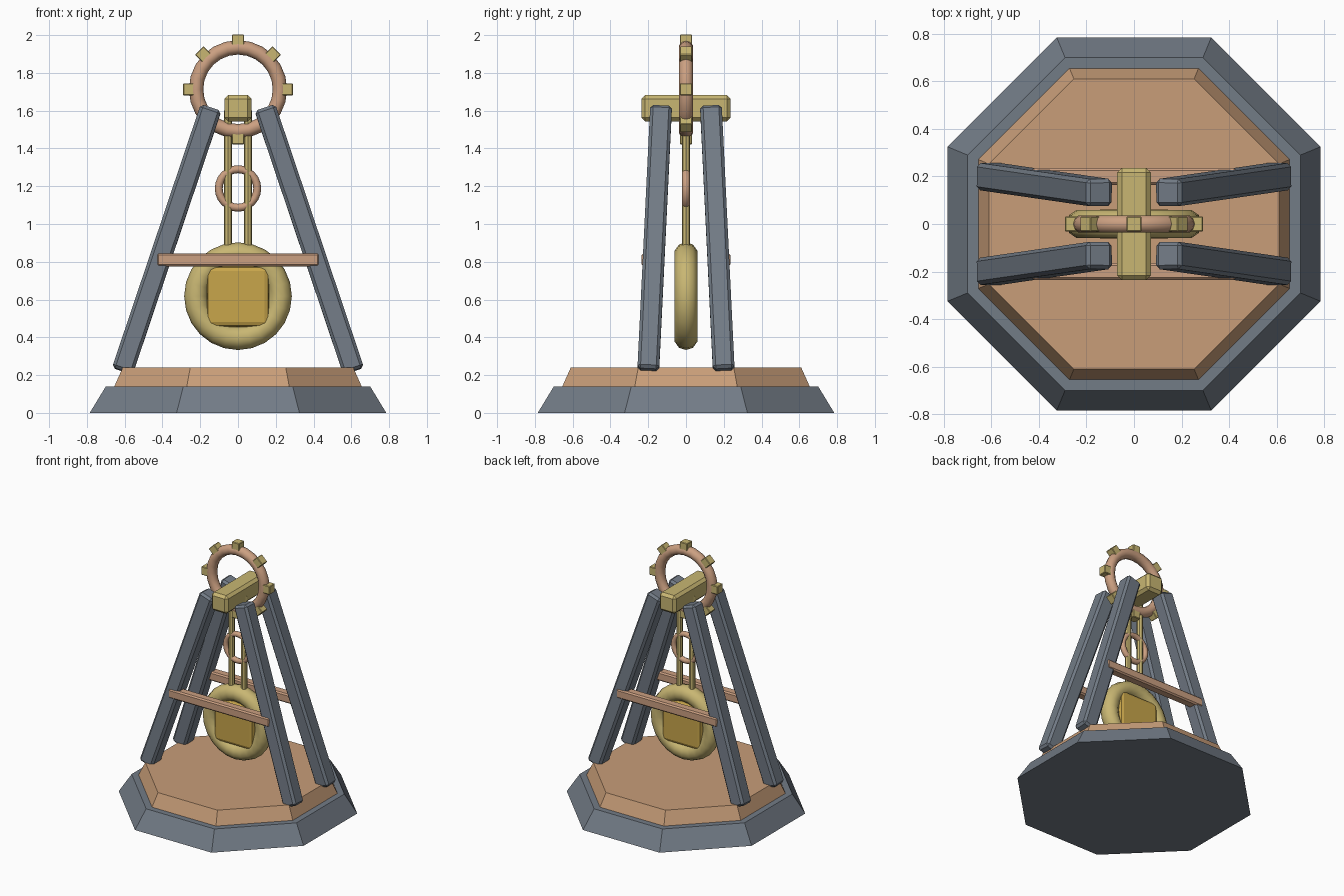
import bpy
import math
from mathutils import Vector, Matrix

cube = bpy.data.objects.get("Cube")
if cube:
    bpy.data.objects.remove(cube, do_unlink=True)


def material(name, rgb):
    mat = bpy.data.materials.new(name)
    mat.use_nodes = True
    colour = (*rgb, 1)
    mat.diffuse_color = colour
    mat.node_tree.nodes["Principled BSDF"].inputs["Base Color"].default_value = colour
    return mat


SLATE = material("slate grey", (0.17, 0.20, 0.24))
WOOD = material("tan copper", (0.58, 0.34, 0.19))
COPPER = material("pink copper", (0.60, 0.35, 0.22))
BRASS = material("pale brass", (0.58, 0.47, 0.17))
GOLD = material("deep gold", (0.58, 0.38, 0.07))


def finish(name, mat, smooth=False):
    obj = bpy.context.object
    obj.name = name
    obj.data.materials.append(mat)
    if smooth:
        bpy.ops.object.shade_smooth_by_angle(angle=math.radians(50))
    return obj


def box(name, mat, centre, size, bevel=0.0, rotation=None, segments=1):
    bpy.ops.mesh.primitive_cube_add(size=1)
    obj = finish(name, mat)
    obj.data.transform(Matrix.Diagonal((*size, 1)))
    obj.location = centre
    if rotation:
        obj.rotation_euler = rotation
    if bevel:
        mod = obj.modifiers.new("edge bevel", 'BEVEL')
        mod.width, mod.segments = bevel, segments
    return obj


def ring(name, mat, z, major, minor, sides=24, tube=10):
    bpy.ops.mesh.primitive_torus_add(
        major_radius=major, minor_radius=minor, major_segments=sides,
        minor_segments=tube, location=(0, 0, z), rotation=(math.pi / 2, 0, 0))
    return finish(name, mat, smooth=True)


def octagon_tier(name, mat, z0, z1, half0, half1):
    flat = math.cos(math.pi / 8)
    bpy.ops.mesh.primitive_cone_add(
        vertices=8, radius1=half0 / flat, radius2=half1 / flat,
        depth=z1 - z0, location=(0, 0, (z0 + z1) / 2))
    obj = finish(name, mat)
    obj.data.transform(Matrix.Rotation(math.pi / 8, 4, 'Z'))


# Stepped octagonal base
octagon_tier("base_lower", SLATE, 0, 0.14, 0.785, 0.70)
octagon_tier("base_upper", WOOD, 0.14, 0.24, 0.655, 0.61)

# Four splayed legs and the two rails tying them together
for sy, end in ((-1, "front"), (1, "back")):
    for sx, side in ((-1, "right"), (1, "left")):
        foot = Vector((0.612 * sx, 0.2 * sy, 0.222))
        head = Vector((0.143 * sx, 0.132 * sy, 1.615))
        lean = head - foot
        turn = Vector((0, 0, 1)).rotation_difference(lean).to_euler()
        box(f"{end}_{side}_leg", SLATE, (foot + head) / 2,
            (0.115, 0.115, lean.length), 0.016, turn)
    box(f"{end}_rail", COPPER, (0, 0.2 * sy, 0.81), (0.86, 0.07, 0.07), 0.01)

# Beam across the top
box("top_beam", BRASS, (0, 0, 1.613), (0.142, 0.472, 0.14), 0.02)

# Studded crown ring
CROWN_Z = 1.713
ring("crown_ring", COPPER, CROWN_Z, 0.222, 0.038)
for i in range(8):
    a = i * math.pi / 4
    box(f"crown_stud_{i + 1}", BRASS,
        (0.259 * math.sin(a), 0, CROWN_Z + 0.259 * math.cos(a)),
        (0.064, 0.064, 0.064), 0.004, (0, a, 0))

# Pendulum rods, collar ring and bob
for sx, side in ((-1, "right"), (1, "left")):
    bpy.ops.mesh.primitive_cylinder_add(
        vertices=8, radius=0.022, depth=0.9, location=(0.053 * sx, 0, 1.15))
    finish(f"{side}_rod", BRASS)
ring("collar_ring", COPPER, 1.188, 0.102, 0.021, 24, 8)
ring("bob_ring", BRASS, 0.618, 0.222, 0.063)
box("bob_plate", GOLD, (0, 0, 0.616), (0.33, 0.122, 0.32), 0.025, segments=2)
